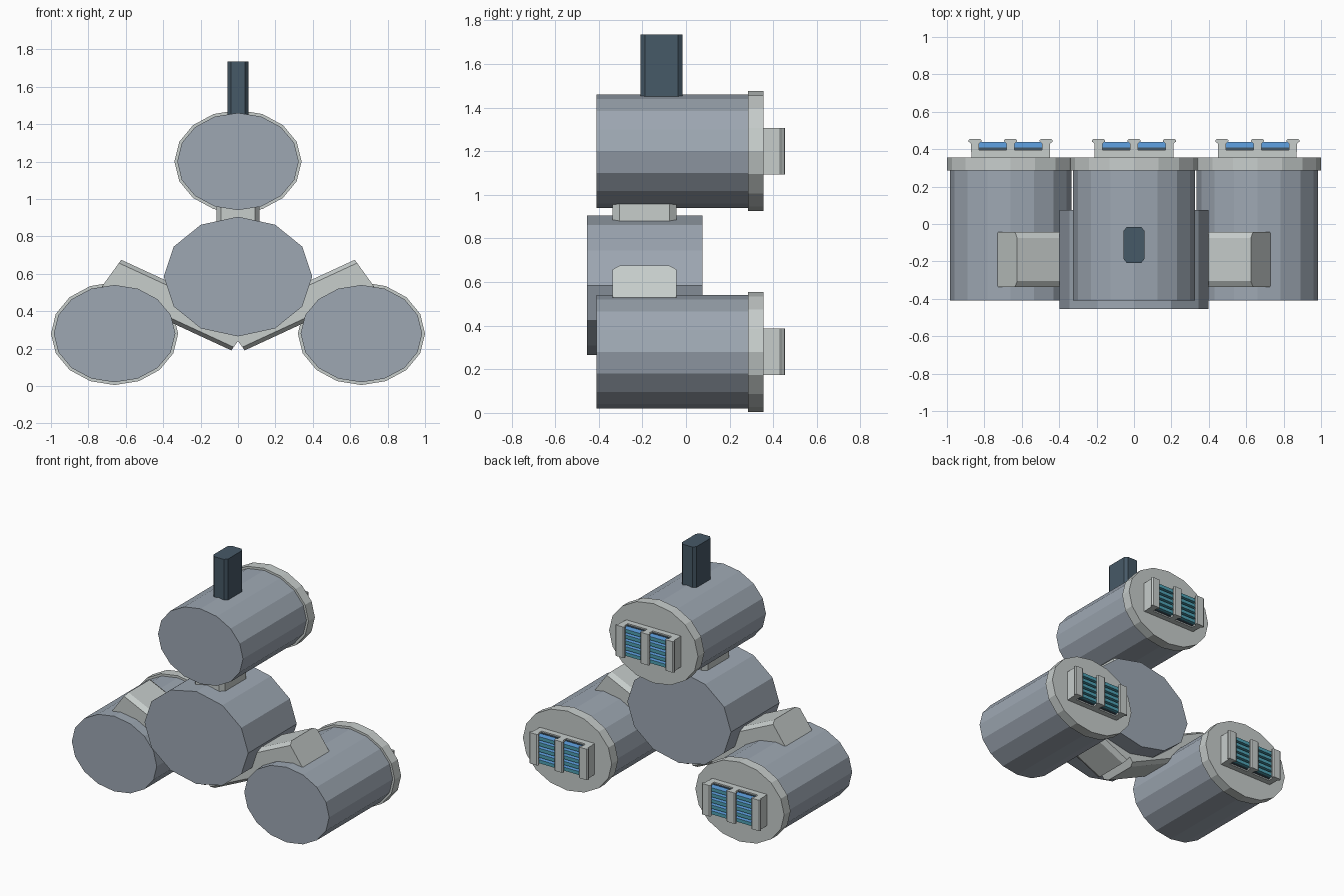
import bpy, bmesh, math
from mathutils import Matrix, Vector

if "Cube" in bpy.data.objects:
    bpy.data.objects.remove(bpy.data.objects["Cube"])


def material(name, r, g, b):
    m = bpy.data.materials.new(name)
    m.diffuse_color = (r, g, b, 1)
    m.use_nodes = True
    m.node_tree.nodes["Principled BSDF"].inputs["Base Color"].default_value = m.diffuse_color
    return m


HULL = material("blue_grey_hull", 0.34, 0.39, 0.45)
TRIM = material("light_grey_trim", 0.57, 0.61, 0.60)
DARK = material("dark_slate", 0.062, 0.100, 0.135)
BLUE = material("bright_blue", 0.10, 0.31, 0.66)
TEAL = material("teal", 0.08, 0.36, 0.46)


def prism(name, profile, depth, matrix, *mats):
    """Extrude a 2D profile along local z, then place it with a matrix."""
    bm = bmesh.new()
    base = bm.faces.new([bm.verts.new((a, b, 0)) for a, b in profile])
    ext = bmesh.ops.extrude_face_region(bm, geom=[base])
    top = [v for v in ext["geom"] if isinstance(v, bmesh.types.BMVert)]
    bmesh.ops.translate(bm, verts=top, vec=(0, 0, depth))
    bmesh.ops.transform(bm, matrix=matrix, verts=bm.verts)
    bmesh.ops.recalc_face_normals(bm, faces=bm.faces)
    me = bpy.data.meshes.new(name)
    bm.to_mesh(me)
    bm.free()
    for m in mats:
        me.materials.append(m)
    ob = bpy.data.objects.new(name, me)
    bpy.context.collection.objects.link(ob)
    return ob


def oval(rx, rz, n):
    return [(rx * math.cos(i * math.tau / n), rz * math.sin(i * math.tau / n)) for i in range(n)]


def chamfered(hx, hy, cx, cy):
    return [(hx, cy - hy), (hx, hy - cy), (hx - cx, hy), (cx - hx, hy),
            (-hx, hy - cy), (-hx, cy - hy), (cx - hx, -hy), (hx - cx, -hy)]


def rect(x0, x1, y0, y1):
    return [(x0, y0), (x1, y0), (x1, y1), (x0, y1)]


def along_y(x, y, z):
    # local x -> x, local y -> z, local z -> y
    return Matrix(((1, 0, 0, x), (0, 0, 1, y), (0, 1, 0, z), (0, 0, 0, 1)))


def along_x(x, y, z):
    # local x -> y, local y -> z, local z -> x
    return Matrix(((0, 0, 1, x), (1, 0, 0, y), (0, 1, 0, z), (0, 0, 0, 1)))


HUB_Z = 0.585
PODS = {"top": (0, 1.2), "left": (-0.66, 0.28), "right": (0.66, 0.28)}

# central hub
prism("hub", oval(0.397, 0.32, 12), 0.53, along_y(0, -0.455, HUB_Z), HULL)

# dorsal fin
prism("fin", chamfered(0.056, 0.097, 0.018, 0.022), 0.33,
      Matrix.Translation((0, -0.112, 1.405)), DARK)

# upright profile of a panel bar: narrow stem with a wide chamfered cap
BAR = [(0.022, 0), (0.022, 0.045), (0.034, 0.055), (0.034, 0.064), (0.026, 0.07),
       (-0.026, 0.07), (-0.034, 0.064), (-0.034, 0.055), (-0.022, 0.045), (-0.022, 0)]
# louvre cross-section: sloping top, upright rear face
SLAT = [(0, -0.012), (0.034, -0.016), (0.034, 0.008), (0, 0.016)]

for side, (x, z) in PODS.items():
    # pod body and rear rim
    prism(side + "_pod", oval(0.325, 0.26, 16), 0.70, along_y(x, -0.41, z), HULL)
    prism(side + "_rim", oval(0.34, 0.275, 16), 0.07, along_y(x, 0.285, z), TRIM)

    # strut halfway between hub and pod; width is stretched sideways like the pods
    ang = 0 if x == 0 else math.copysign(math.pi / 3, x)
    place = (Matrix.Translation((x / 2, -0.19, (z + HUB_Z) / 2))
             @ Matrix.Diagonal((1.25, 1, 1, 1))
             @ Matrix.Rotation(ang, 4, 'Y') @ Matrix.Translation((0, 0, -0.325)))
    prism(side + "_strut", chamfered(0.092, 0.147, 0.02, 0.032), 0.65, place, TRIM)

    # rear panel: base plate and dark backing
    prism(side + "_panel_base", rect(-0.21, 0.21, -0.107, 0.107), 0.042,
          along_y(x, 0.353, z), TRIM)
    prism(side + "_panel_backing", rect(-0.19, 0.19, -0.098, 0.098), 0.014,
          along_y(x, 0.394, z), DARK)

    # three upright bars
    for i, bx in enumerate((-0.19, 0, 0.19)):
        prism(f"{side}_panel_bar_{i}", BAR, 0.214,
              Matrix.Translation((x + bx, 0.385, z - 0.107)), TRIM)

    # louvres in the two bays, blue on top and teal behind
    for bay in (-1, 1):
        for k in range(5):
            slat = prism(f"{side}_louvre_{bay + 1}_{k}", SLAT, 0.146,
                         along_x(x + bay * 0.095 - 0.073, 0.405, z - 0.08 + k * 0.04),
                         TEAL, BLUE)
            for p in slat.data.polygons:
                p.material_index = 1 if p.normal.z > 0.5 else 0
